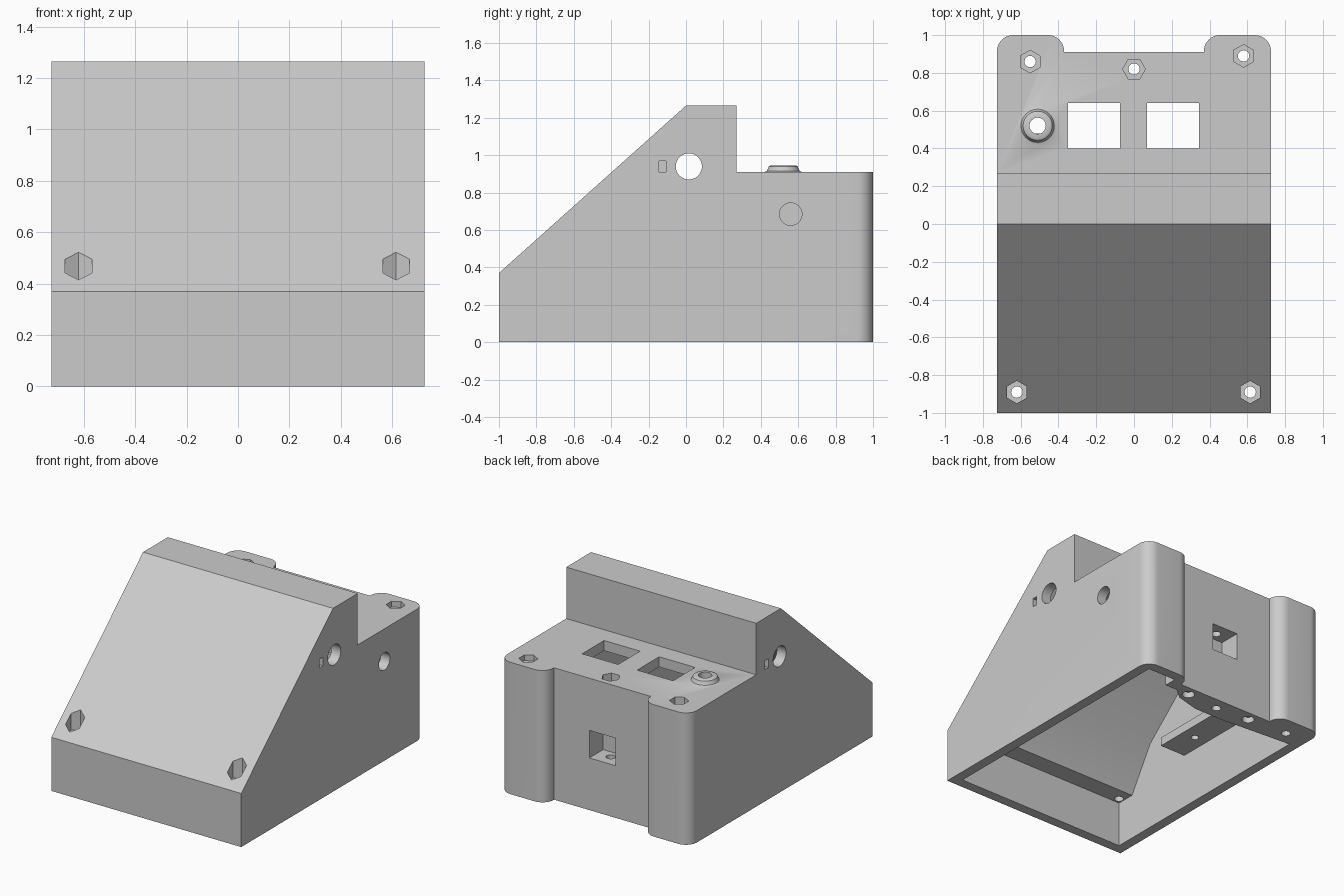
import bpy, bmesh
from math import pi, cos, sin, radians
from mathutils import Vector, Matrix

cube = bpy.data.objects.get("Cube")
if cube:
    bpy.data.objects.remove(cube, do_unlink=True)

grey = bpy.data.materials.new("plain_grey")
grey.use_nodes = True
COLOUR = (0.6, 0.6, 0.6, 1)
grey.diffuse_color = COLOUR
grey.node_tree.nodes["Principled BSDF"].inputs["Base Color"].default_value = COLOUR


def finish(bm, name):
    bmesh.ops.recalc_face_normals(bm, faces=bm.faces)
    mesh = bpy.data.meshes.new(name)
    bm.to_mesh(mesh)
    bm.free()
    mesh.materials.append(grey)
    obj = bpy.data.objects.new(name, mesh)
    bpy.context.collection.objects.link(obj)
    return obj


def prism(name, points, axis, lo, hi):
    """Extrude a flat outline along x, y or z."""
    place = {"x": lambda a, b: (lo, a, b),
             "y": lambda a, b: (a, lo, b),
             "z": lambda a, b: (a, b, lo)}[axis]
    bm = bmesh.new()
    face = bm.faces.new([bm.verts.new(place(a, b)) for a, b in points])
    step = Vector([(hi - lo) * (axis == k) for k in "xyz"])
    top = bmesh.ops.extrude_face_region(bm, geom=[face], use_keep_orig=True)["geom"]
    bmesh.ops.translate(bm, vec=step,
                        verts=[v for v in top if isinstance(v, bmesh.types.BMVert)])
    return finish(bm, name)


def ring(a, b, r, sides, turn=0.0):
    return [(a + r * cos(turn + 2 * pi * i / sides),
             b + r * sin(turn + 2 * pi * i / sides)) for i in range(sides)]


def rect(a0, a1, b0, b1):
    return [(a0, b0), (a1, b0), (a1, b1), (a0, b1)]


def combine(obj, other, operation="DIFFERENCE"):
    """Apply a boolean and discard the helper."""
    other.hide_render = True
    mod = obj.modifiers.new("cut", "BOOLEAN")
    mod.operation, mod.object, mod.solver = operation, other, "EXACT"
    bpy.context.view_layer.objects.active = obj
    bpy.ops.object.modifier_apply(modifier=mod.name)
    bpy.data.objects.remove(other, do_unlink=True)


def cut(axis, points, lo, hi):
    combine(body, prism("cutter", points, axis, lo, hi))


def arc(cx, cy, r, start):
    return [(cx + r * cos(radians(start + t)), cy + r * sin(radians(start + t)))
            for t in range(0, 91, 9)]


# Outer body: side profile crossed with the plan that has two rounded back lugs
W, LUG, R, BACK = 0.725, 0.37, 0.085, 0.91
body = prism("enclosure_body", [(-1, 0), (-1, 0.37), (0, 1.265), (0.27, 1.265),
                                (0.27, BACK), (1, BACK), (1, 0)], "x", -W, W)
right_half = arc(W - R, 1 - R, R, 0) + arc(LUG + R, 1 - R, R, 90) + [(LUG, BACK)]
left_half = [(-x, y) for x, y in reversed(right_half)]
plan = [(-W, -1.1), (W, -1.1)] + right_half + left_half
# widen the plan's straight sides with the same width as the profile
combine(body, prism("plan", plan, "z", -0.1, 1.4), "INTERSECT")

# Hollow inside, open at the bottom, keeping the rear screw block and a side ledge
T = 0.07
cavity = prism("cavity", [(T - 1, -0.2), (T - 1, 0.315), (-0.8, 0.315), (-0.62, 0.616),
                          (0.027, 1.195), (0.27 - T, 1.195), (0.27 - T, BACK - T),
                          (BACK - T, BACK - T), (BACK - T, -0.2)], "x", T - W, W - T)
screw_block = [(0.42, 0.9), (0.27, 0.775), (0.1, 0.73), (-0.12, 0.73),
               (-0.8, 0.78), (-0.8, 1.1)]
combine(cavity, prism("screw_block", screw_block, "z", -0.5, 1.4))
combine(cavity, prism("ledge", rect(-0.8, -0.46, -0.28, 0.48), "z", 0.38, 0.44))
combine(body, cavity)
cut("z", rect(0.44, W - T, 0.8, 1 - T), -0.2, BACK - T - 0.001)

# Flared collar around the top socket
SX, SY = -0.51, 0.52
bm = bmesh.new()
profile = [(0, 0.88), (0.1, 0.88), (0.1, 0.91), (0.088, 0.916), (0.082, 0.928),
           (0.077, 0.94), (0.066, 0.946), (0, 0.946)]
verts = [bm.verts.new((r, 0, z)) for r, z in profile]
edges = [bm.edges.new(pair) for pair in zip(verts, verts[1:])]
bmesh.ops.spin(bm, geom=verts + edges, cent=(0, 0, 0), axis=(0, 0, 1),
               angle=2 * pi, steps=40, use_duplicate=False)
bmesh.ops.remove_doubles(bm, verts=bm.verts, dist=0.0005)
bmesh.ops.transform(bm, matrix=Matrix.Translation((SX, SY, 0)), verts=bm.verts)
combine(body, finish(bm, "socket_collar"), "UNION")
cut("z", ring(SX, SY, 0.043, 32), 0.7, 1.1)

# Screw holes with hexagonal nut pockets: x, y, pocket floor, turn
for x, y, floor, turn in [(-0.55, 0.86, 0.85, pi / 6), (0.58, 0.89, 0.87, pi / 6),
                          (0, 0.82, 0.85, 0), (-0.62, -0.89, 0.38, pi / 6),
                          (0.615, -0.89, 0.38, pi / 6)]:
    cut("z", ring(x, y, 0.06, 6, turn), floor, 1.4)
    cut("z", ring(x, y, 0.03, 24), -0.1, 1.4)
cut("z", ring(-0.56, -0.06, 0.025, 24), 0.3, 0.5)

# Two square windows in the rear deck
for x0, x1 in [(-0.35, -0.075), (0.07, 0.345)]:
    cut("z", rect(x0, x1, 0.4, 0.64), 0.7, 1.1)

# Square pocket in the back and peg holes underneath
cut("y", rect(-0.1, 0.1, 0.36, 0.55), 0.76, 1.1)
for x in (-0.25, 0.25):
    cut("z", ring(x, 0.84, 0.04, 24), -0.1, 0.04)

# Side openings: pivot hole right through, opposite key slots, one cable hole
cut("x", ring(0.015, 0.94, 0.07, 40), -1, 1)
cut("x", rect(-0.145, -0.108, 0.91, 0.97), 0.6, 1)
cut("x", rect(0.138, 0.175, 0.91, 0.97), -1, -0.6)
cut("x", ring(0.56, 0.685, 0.06, 40), 0.6, 1)

# Smooth the rounded parts, keep edges sharp
bpy.ops.object.select_all(action="DESELECT")
body.select_set(True)
bpy.context.view_layer.objects.active = body
bpy.ops.object.shade_smooth_by_angle(angle=radians(30))
